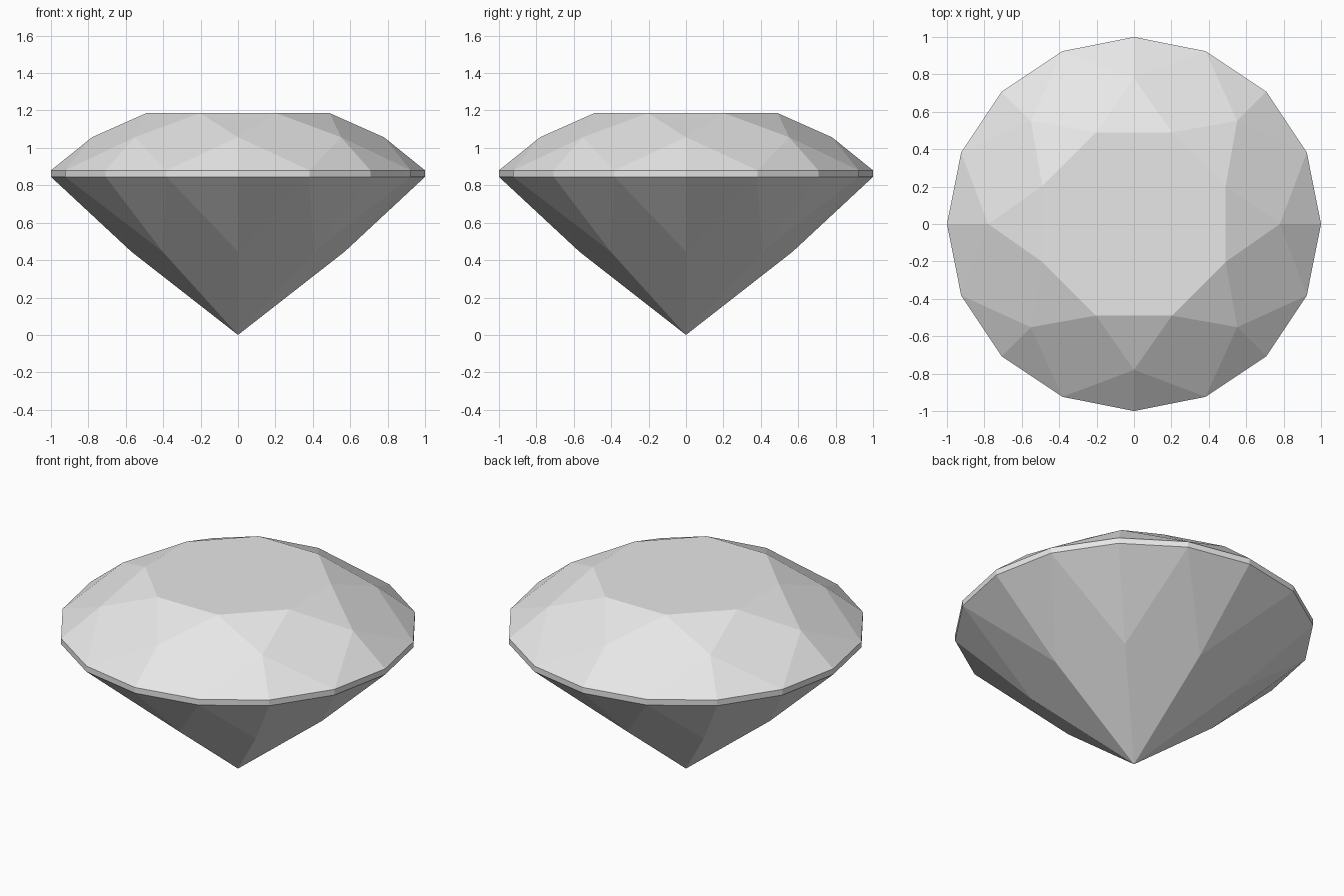
import bpy
import math

cube = bpy.data.objects.get("Cube")
if cube:
    bpy.data.objects.remove(cube, do_unlink=True)

# Proportions of the round cut, as radius and height
STEP = math.pi / 8
TABLE_R, TABLE_Z = 0.53, 1.186
BEZEL_R, BEZEL_Z = 0.78, 1.057
GIRDLE_TOP, GIRDLE_LOW = 0.88, 0.845
PAVILION_R = 0.57
PAVILION_Z = GIRDLE_LOW * PAVILION_R * math.cos(STEP)  # keeps the main kites flat

stone = bpy.data.materials.new("pale grey stone")
stone.use_nodes = True
stone.diffuse_color = (0.8, 0.8, 0.8, 1)
stone.node_tree.nodes["Principled BSDF"].inputs["Base Color"].default_value = (0.8, 0.8, 0.8, 1)


def ring(radius, z, count, first=0):
    """Points around the axis; first is the offset in sixteenths of a turn."""
    skip = 16 // count
    return [(radius * math.cos((first + i * skip) * STEP),
             radius * math.sin((first + i * skip) * STEP), z) for i in range(count)]


def make_part(name, faces):
    """Build a flat-shaded mesh from faces given as lists of points."""
    points = list(dict.fromkeys(p for face in faces for p in face))
    index = {p: i for i, p in enumerate(points)}
    mesh = bpy.data.meshes.new(name)
    mesh.from_pydata(points, [], [[index[p] for p in face] for face in faces])
    mesh.materials.append(stone)
    mesh.update()
    bpy.context.collection.objects.link(bpy.data.objects.new(name, mesh))


table = ring(TABLE_R, TABLE_Z, 8, 1)
bezel = ring(BEZEL_R, BEZEL_Z, 8)
girdle_top = ring(1, GIRDLE_TOP, 16)
girdle_low = ring(1, GIRDLE_LOW, 16)
pavilion_mid = ring(PAVILION_R, PAVILION_Z, 8)
culet = (0.0, 0.0, 0.0)

crown, pavilion = [table], []
for i in range(8):
    j, a, b, c = (i + 1) % 8, 2 * i, 2 * i + 1, (2 * i + 2) % 16
    # Crown: star triangle, main kite and two edge triangles
    crown += [[table[i - 1], bezel[i], table[i]],
              [table[i], bezel[i], girdle_top[b], bezel[j]],
              [bezel[i], girdle_top[a], girdle_top[b]],
              [bezel[j], girdle_top[b], girdle_top[c]]]
    # Pavilion: main kite and two edge triangles
    pavilion += [[culet, pavilion_mid[j], girdle_low[b], pavilion_mid[i]],
                 [pavilion_mid[i], girdle_low[b], girdle_low[a]],
                 [pavilion_mid[j], girdle_low[c], girdle_low[b]]]

# Girdle: narrow upright band
girdle = [[girdle_low[i - 1], girdle_low[i], girdle_top[i], girdle_top[i - 1]]
          for i in range(16)]

make_part("crown", crown)
make_part("girdle", girdle)
make_part("pavilion", pavilion)
